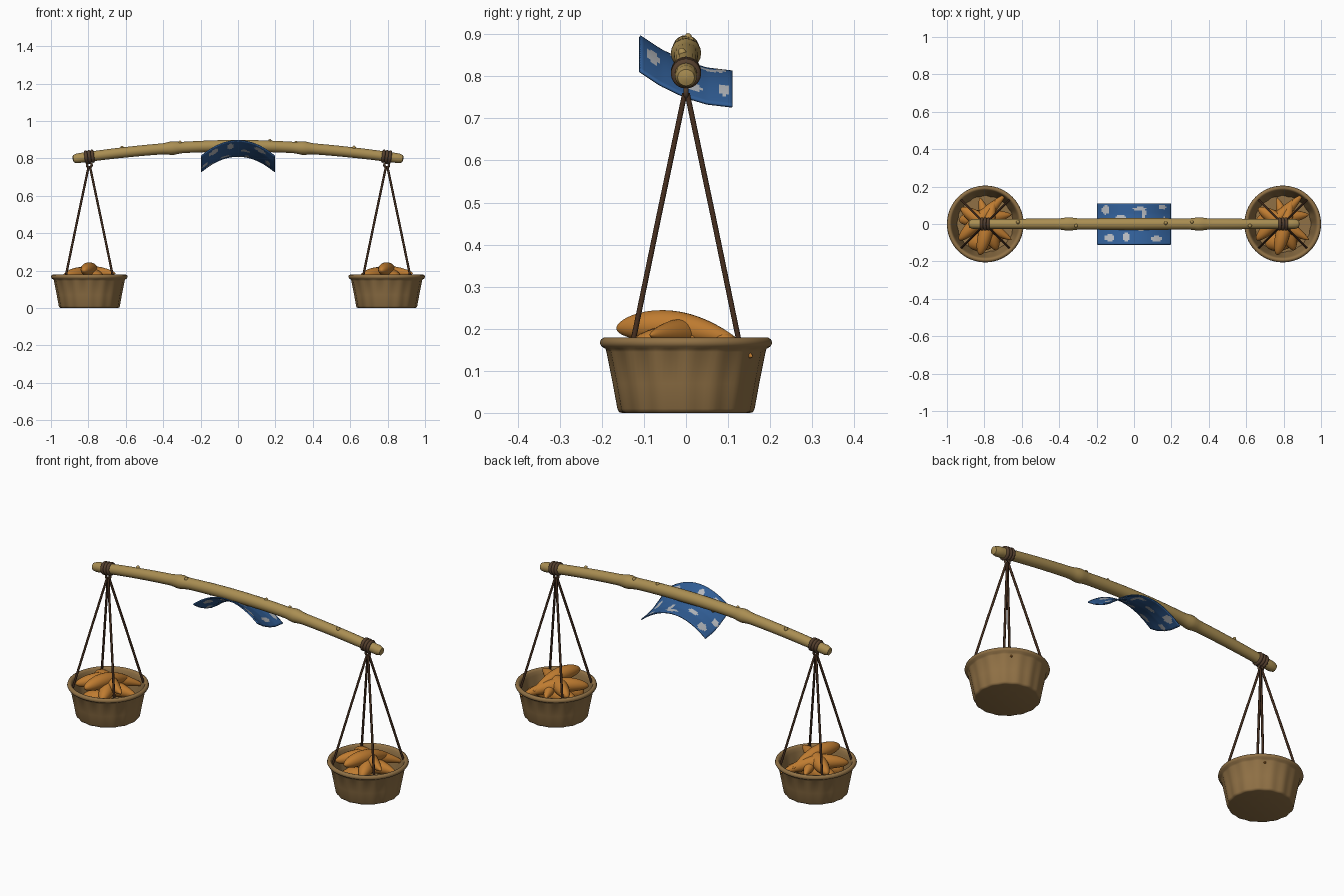
import bpy, math
from math import sin, cos, pi
from mathutils import Vector

if "Cube" in bpy.data.objects:
    bpy.data.objects.remove(bpy.data.objects["Cube"])


def material(name, rgb):
    m = bpy.data.materials.new(name)
    m.diffuse_color = (*rgb, 1)
    m.use_nodes = True
    m.node_tree.nodes["Principled BSDF"].inputs["Base Color"].default_value = m.diffuse_color
    return m


BAMBOO = material("bamboo", (0.40, 0.27, 0.085))
WICKER = material("wicker", (0.28, 0.165, 0.06))
ROOT = material("root_skin", (0.52, 0.20, 0.03))
ROPE = material("rope", (0.055, 0.025, 0.012))
BIND = material("binding", (0.09, 0.05, 0.027))
BLUE = material("blue_cloth", (0.03, 0.11, 0.30))
PALE = material("pale_dye", (0.45, 0.47, 0.50))


def make(name, verts, faces, *mats, angle=50):
    me = bpy.data.meshes.new(name)
    me.from_pydata(verts, [], faces)
    ob = bpy.data.objects.new(name, me)
    bpy.context.collection.objects.link(ob)
    for m in mats:
        me.materials.append(m)
    bpy.ops.object.select_all(action='DESELECT')
    ob.select_set(True)
    bpy.context.view_layer.objects.active = ob
    bpy.ops.object.shade_smooth_by_angle(angle=math.radians(angle))
    return ob


def ring_faces(rings, n):
    faces = [(i * n + j, i * n + (j + 1) % n, (i + 1) * n + (j + 1) % n, (i + 1) * n + j)
             for i in range(rings - 1) for j in range(n)]
    return faces + [tuple(reversed(range(n))), tuple(range((rings - 1) * n, rings * n))]


def tube(name, path, radii, mat, n=16):
    path = [Vector(p) for p in path]
    verts = []
    for i, p in enumerate(path):
        t = (path[min(i + 1, len(path) - 1)] - path[max(i - 1, 0)]).normalized()
        ref = Vector((0, 0, 1)) if abs(t.z) < 0.9 else Vector((0, 1, 0))
        u = ref.cross(t).normalized()
        v = t.cross(u)
        verts += [p + radii[i] * (cos(2 * pi * j / n) * u + sin(2 * pi * j / n) * v) for j in range(n)]
    return make(name, verts, ring_faces(len(path), n), mat)


# carrying pole: gentle bow, swollen joints, rounded ends
def pole_z(x):
    return 0.866 - 0.085 * (abs(x) / 0.88) ** 1.7 + 0.016 * (abs(x) / 0.88)


xs, rad = [], []
for i in range(89):
    x = -0.88 + 0.02 * i
    r = 0.032 - 0.006 * abs(x) / 0.88
    r += 0.007 * sum(math.exp(-((x - c) / 0.03) ** 2) for c in (-0.35, 0.35))
    xs.append(x)
    rad.append(r)
xs = [-0.884, -0.882] + xs + [0.882, 0.884]
rad = [0.004, 0.013] + [0.02] + rad[1:-1] + [0.02] + [0.013, 0.004]
tube("carrying_pole", [(x, 0, pole_z(x)) for x in xs], rad, BAMBOO, 20)

# little twig stubs on the pole
for x, a in ((-0.62, 1.2), (-0.31, 1.9), (-0.17, -1.4), (0.17, 1.4), (0.31, 1.2), (0.62, 1.9)):
    d = Vector((0, cos(a), sin(a)))
    c = Vector((x, 0, pole_z(x)))
    tube("twig_stub", [c + d * k for k in (0.015, 0.03, 0.037, 0.039)],
         [0.011, 0.010, 0.006, 0.002], BAMBOO, 10)

# shoulder cloth: arched along the pole, sloping front to back
NX, NY = 48, 28
Y_PROFILE = [(-0.11, 0.895), (-0.06, 0.862), (0, 0.833), (0.05, 0.818), (0.11, 0.811)]
SPOTS = [(0.03, 0.08, 0.035, 0.012), (0.05, 0.06, 0.013, 0.03), (-0.15, 0.075, 0.02, 0.025),
         (-0.13, -0.075, 0.025, 0.018), (0.16, 0.01, 0.014, 0.03), (0.12, -0.08, 0.03, 0.015),
         (-0.04, -0.07, 0.018, 0.022), (-0.07, 0.035, 0.025, 0.012), (0.15, 0.09, 0.02, 0.012),
         (-0.18, 0.0, 0.015, 0.02), (0.04, -0.025, 0.025, 0.012)]


def cloth_z(x, y):
    for (a, za), (b, zb) in zip(Y_PROFILE, Y_PROFILE[1:]):
        if y <= b + 1e-6:
            return za + (zb - za) * (y - a) / (b - a) - 0.083 * (x / 0.197) ** 2


verts = [(x, y, cloth_z(x, y)) for y in [-0.11 + 0.22 * j / NY for j in range(NY + 1)]
         for x in [-0.197 + 0.394 * i / NX for i in range(NX + 1)]]
faces = [(j * (NX + 1) + i, j * (NX + 1) + i + 1, (j + 1) * (NX + 1) + i + 1, (j + 1) * (NX + 1) + i)
         for j in range(NY) for i in range(NX)]
cloth = make("shoulder_cloth", verts, faces, BLUE, PALE)
for p in cloth.data.polygons:
    c = p.center
    p.material_index = int(any(((c.x - a) / w) ** 2 + ((c.y - b) / h) ** 2 < 1 for a, b, w, h in SPOTS))
solid = cloth.modifiers.new("thickness", 'SOLIDIFY')
solid.thickness = 0.006
solid.offset = 0

# basket wall profile (radius, height): outside, rolled rim, inside
BASKET = [(0.15, 0), (0.157, 0.002), (0.161, 0.01), (0.172, 0.07), (0.187, 0.145), (0.191, 0.152),
          (0.201, 0.158), (0.205, 0.166), (0.202, 0.175), (0.195, 0.179), (0.187, 0.178),
          (0.181, 0.17), (0.176, 0.15), (0.160, 0.07), (0.150, 0.022), (0.02, 0.02)]
# roots: start, end, arch height, thickness
ROOTS = [((-0.03, -0.165, 0.20), (0.05, 0.13, 0.165), 0.022, 0.042),
         ((-0.14, -0.085, 0.165), (0.108, 0.158, 0.133), 0.03, 0.042),
         ((-0.13, 0.085, 0.165), (0.14, -0.085, 0.185), 0.012, 0.044),
         ((0.06, -0.14, 0.15), (-0.03, 0.14, 0.15), 0.02, 0.045),
         ((-0.14, 0.02, 0.11), (0.14, 0.05, 0.12), 0.02, 0.05),
         ((-0.09, -0.11, 0.09), (0.1, -0.07, 0.11), 0.02, 0.055)]


def hanging_basket(side, cx):
    N = 96
    verts = []
    for r, z in BASKET:
        for j in range(N):
            a = 2 * pi * j / N
            flute = 0.0022 * cos(16 * a) if z < 0.15 and r > 0.1 else 0
            verts.append((cx + (r + flute) * cos(a), (r + flute) * sin(a), z))
    make(side + "_basket", verts, ring_faces(len(BASKET), N), WICKER)

    # pile of roots
    for a, b, arch, thick in ROOTS:
        a, b = Vector(a), Vector(b)
        path, radii = [], []
        for i in range(25):
            s = (1 - cos(pi * i / 24)) / 2
            p = a.lerp(b, s) + Vector((cx, 0, arch * sin(pi * s)))
            path.append(p)
            radii.append(max(0.001, thick * (sin(pi * s ** 0.85)) ** 0.6 * (1 - 0.25 * s)))
        tube(side + "_root", path, radii, ROOT, 18)

    # binding on the pole, made of wrapped turns
    for k in (-0.017, 0, 0.017):
        x = cx + k
        path = [(x + d, 0, pole_z(x + d)) for d in (-0.0088, -0.006, 0, 0.006, 0.0088)]
        tube(side + "_binding", path, [0.028, 0.034, 0.036, 0.034, 0.028], BIND, 24)

    # knot ring under the binding
    top = pole_z(cx) - 0.045
    bpy.ops.mesh.primitive_torus_add(location=(cx, 0, top), rotation=(pi / 2, 0, 0), major_radius=0.013,
                                     minor_radius=0.006, major_segments=20, minor_segments=8)
    ring = bpy.context.object
    ring.name = side + "_knot_ring"
    ring.data.materials.append(BIND)
    bpy.ops.object.shade_smooth()

    # four ropes down to the inside of the rim
    for sx in (-1, 1):
        for sy in (-1, 1):
            tube(side + "_rope", [(cx + sx * 0.003, sy * 0.003, top - 0.005),
                                  (cx + sx * 0.065, sy * 0.065, 0.465),
                                  (cx + sx * 0.127, sy * 0.127, 0.165)], [0.0062] * 3, ROPE, 8)


hanging_basket("left", -0.795)
hanging_basket("right", 0.795)
